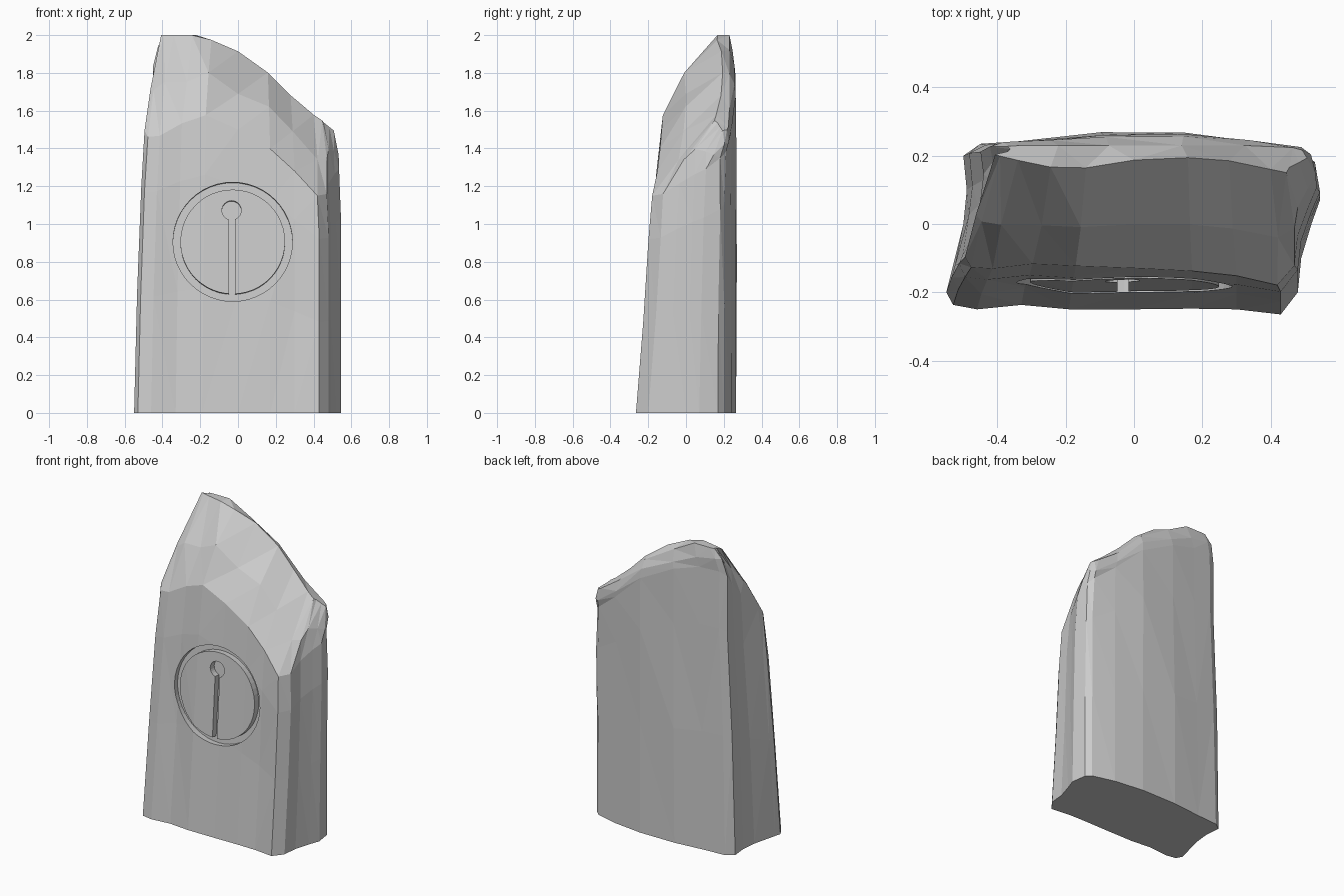
import bpy, bmesh, math, random
from mathutils import Vector, Matrix

if "Cube" in bpy.data.objects:
    bpy.data.objects.remove(bpy.data.objects["Cube"])

random.seed(4)


def lerp(table, t):
    """Piecewise linear lookup in a list of (key, value) pairs."""
    if t <= table[0][0]:
        return table[0][1]
    for (a, va), (b, vb) in zip(table, table[1:]):
        if t <= b:
            return va + (vb - va) * (t - a) / (b - a)
    return table[-1][1]


# Footprint, counter-clockwise from the front left corner
FOOT = [(-.53, -.237), (-.46, -.25), (-.33, -.237), (-.19, -.25), (0, -.25), (.17, -.248),
        (.3, -.25), (.43, -.265), (.48, -.2), (.49, -.1), (.52, 0), (.545, .07), (.53, .17),
        (.5, .2), (.35, .24), (.15, .265), (-.1, .265), (-.3, .245), (-.45, .235),
        (-.5, .2), (-.49, .1), (-.5, 0), (-.54, -.16), (-.55, -.2)]
# Skyline, front shoulder height, ridge depth, front lean and left taper
RIDGE = [(-.4, 2), (-.2, 2), (.08, 1.88), (.2, 1.76), (.35, 1.61), (.51, 1.51)]
SHOULDER = [(-.5, 1.45), (-.2, 1.58), (.1, 1.46), (.3, 1.28), (.45, 1.13)]
RIDGE_Y = [(-.4, .2), (-.2, .155), (.08, .2), (.35, .18), (.5, .12)]
LEAN = [(0, 0), (.6, .048), (1, .075), (1.2, .09), (1.5, .118), (1.7, .15)]
TAPER = [(0, 1), (1, .955), (1.45, .9), (1.84, .9)]


def column(x, y):
    """Points of one vertical line of the stone, from the ground to the ridge."""
    w = min(1, max(0, (y + .25) / .48))
    rx = x * (.74 if x < 0 else .93)
    top = lerp(RIDGE, rx)
    sh = lerp(SHOULDER, x)
    sh += w * (top - .14 - sh)
    pts = []
    for f in (0, .42, .8, 1):
        z = sh * f
        px = x * lerp(TAPER, z) if x < 0 else x
        if f == 1 and x > .4:
            px -= .01
        j = 0 if f == 0 else random.uniform(-.005, .005)
        pts.append(Vector((px, y + (1 - w) * lerp(LEAN, z) + j, z)))
    ry = lerp(RIDGE_Y, rx)
    ridge = Vector((rx, ry + (.23 - ry) * w, top - (.025 * w if rx > -.2 else 0)))
    mid = (pts[-1] + ridge) / 2
    mid.y += -.03 * (1 - w) + .01 * w
    mid.x += .012 * (1 if x > .4 else -1 if x < -.4 else 0)
    mid.z += random.uniform(-.03, .03)
    return pts + [mid, ridge]


def make_object(name, bm):
    bmesh.ops.recalc_face_normals(bm, faces=bm.faces[:])
    me = bpy.data.meshes.new(name)
    bm.to_mesh(me)
    bm.free()
    ob = bpy.data.objects.new(name, me)
    bpy.context.collection.objects.link(ob)
    return ob


# Standing stone body
bm = bmesh.new()
cols = [[bm.verts.new(p) for p in column(*f)] for f in FOOT]
for a, b in zip(cols, cols[1:] + cols[:1]):
    for k in range(len(a) - 1):
        bm.faces.new((a[k], b[k], b[k + 1], a[k + 1]))
bm.faces.new([c[0] for c in reversed(cols)])
bm.faces.new([c[-1] for c in cols])
bmesh.ops.triangulate(bm, faces=bm.faces[:])
stone = make_object("standing_stone", bm)

# Carving frame: local z points out of the leaning front face, local y up it
FRAME = Matrix.Translation((-.028, -.181, .906)) @ Matrix.Rotation(math.radians(85.8), 4, 'X')
DEPTH, OUT = -.042, .08


def prism(name, loops):
    """Closed cutter from one outline, or a ring from two matching outlines."""
    bm = bmesh.new()
    rings = [[[bm.verts.new(FRAME @ Vector((x, y, z))) for x, y in lp] for z in (DEPTH, OUT)]
             for lp in loops]
    n = len(loops[0])
    for low, high in rings:
        for i in range(n):
            j = (i + 1) % n
            bm.faces.new((low[i], low[j], high[j], high[i]))
    for k in (0, 1):
        if len(rings) == 1:
            bm.faces.new(rings[0][k])
        else:
            o, p = rings[0][k], rings[1][k]
            for i in range(n):
                j = (i + 1) % n
                bm.faces.new((o[i], o[j], p[j], p[i]))
    ob = make_object(name, bm)
    ob.hide_render = True
    return ob


def circle(r, n, cy=0):
    return [(r * math.cos(2 * math.pi * i / n) - (.006 if cy else 0),
             cy + r * math.sin(2 * math.pi * i / n)) for i in range(n)]


# Round groove, small hole and the slot below it
cutters = [prism("groove_cutter", [circle(.316, 48), circle(.277, 48)]),
           prism("hole_cutter", [circle(.051, 24, .167)]),
           prism("slot_cutter", [[(-.02, -.295), (.012, -.295), (.012, .15), (-.02, .15)]])]
bpy.context.view_layer.objects.active = stone
for c in cutters:
    mod = stone.modifiers.new(c.name, 'BOOLEAN')
    mod.operation, mod.solver, mod.object = 'DIFFERENCE', 'EXACT', c
    bpy.ops.object.modifier_apply(modifier=mod.name)
    bpy.data.objects.remove(c, do_unlink=True)
